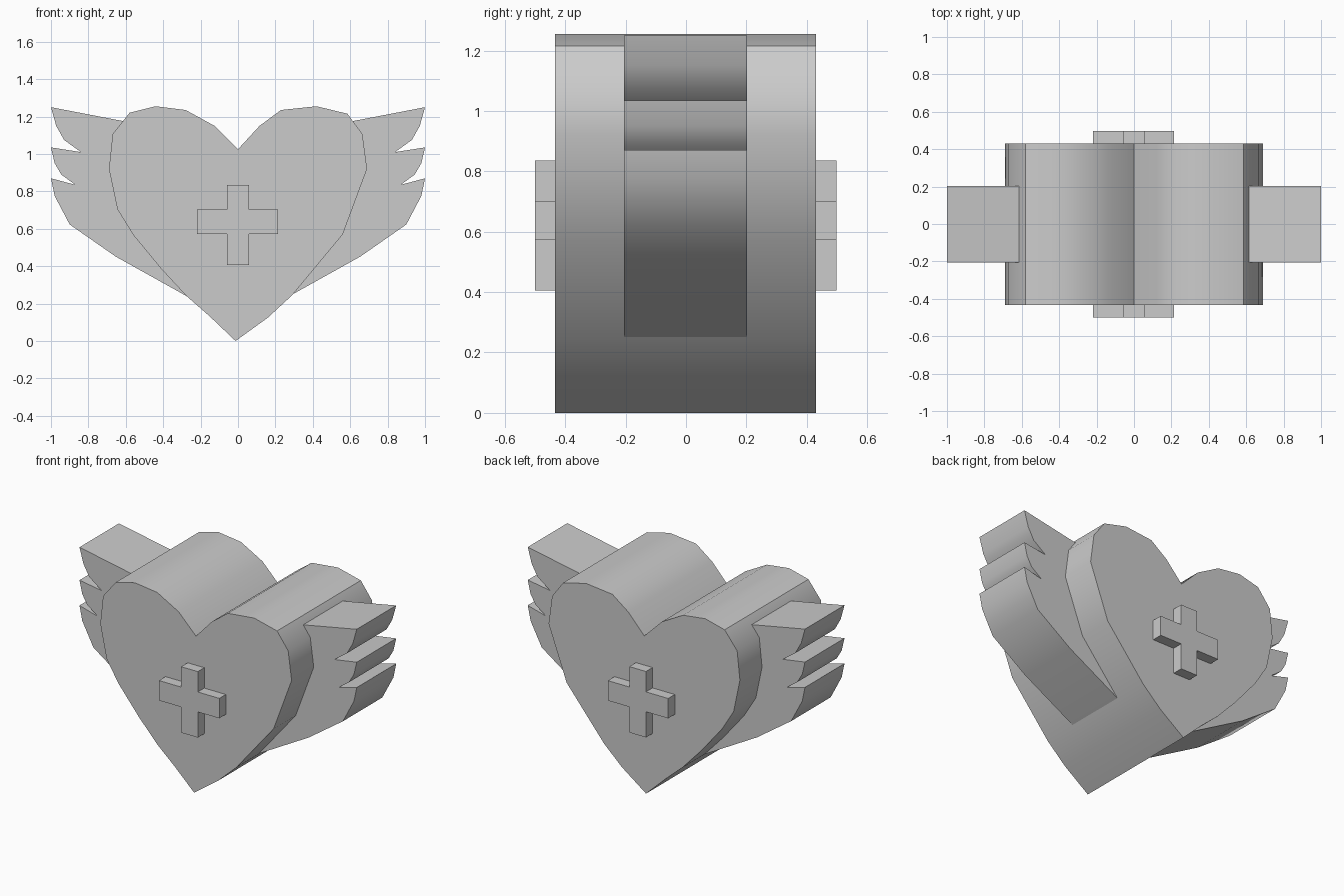
import bpy, bmesh, math

if "Cube" in bpy.data.objects:
    bpy.data.objects.remove(bpy.data.objects["Cube"])


def extrude_profile(name, points, y0, y1, smooth=True):
    """Extrude a closed (x, z) outline from y0 to y1."""
    bm = bmesh.new()
    face = bm.faces.new([bm.verts.new((x, y0, z)) for x, z in points])
    ext = bmesh.ops.extrude_face_region(bm, geom=[face])
    moved = [v for v in ext["geom"] if isinstance(v, bmesh.types.BMVert)]
    bmesh.ops.translate(bm, verts=moved, vec=(0, y1 - y0, 0))
    bmesh.ops.recalc_face_normals(bm, faces=bm.faces)
    mesh = bpy.data.meshes.new(name)
    bm.to_mesh(mesh)
    bm.free()
    obj = bpy.data.objects.new(name, mesh)
    bpy.context.collection.objects.link(obj)
    if smooth:
        bpy.ops.object.select_all(action='DESELECT')
        obj.select_set(True)
        bpy.context.view_layer.objects.active = obj
        bpy.ops.object.shade_smooth_by_angle(angle=math.radians(35))
    return obj


# Heart body: slightly uneven outline, anticlockwise from the bottom tip
heart = [(-0.013, 0.0), (0.16, 0.125), (0.29, 0.245), (0.56, 0.57),
         (0.69, 0.92), (0.665, 1.107), (0.585, 1.215), (0.42, 1.255),
         (0.23, 1.235), (0.115, 1.15), (0.0, 1.025), (-0.125, 1.15),
         (-0.28, 1.235), (-0.44, 1.255), (-0.58, 1.22), (-0.67, 1.107),
         (-0.69, 0.92), (-0.645, 0.705), (-0.56, 0.567), (-0.41, 0.385),
         (-0.275, 0.24), (-0.155, 0.135)]
extrude_profile("heart_body", heart, -0.433, 0.43)

# Feathered wings, one outline mirrored to both sides
wing = [(0.275, 0.24), (0.655, 0.452), (0.90, 0.623), (0.98, 0.775),
        (1.0, 0.87), (0.87, 0.835), (0.945, 0.89), (0.98, 0.95),
        (1.0, 1.035), (0.84, 1.01), (0.93, 1.075), (0.972, 1.15),
        (1.0, 1.25), (0.61, 1.175)]
for side, name in ((1, "right_wing"), (-1, "left_wing")):
    extrude_profile(name, [(side * x, z) for x, z in wing], -0.205, 0.202)

# Raised crosses on the front and back faces
cross = [(-0.06, 0.405), (0.06, 0.405), (0.06, 0.572), (0.215, 0.572),
         (0.215, 0.702), (0.06, 0.702), (0.06, 0.835), (-0.06, 0.835),
         (-0.06, 0.702), (-0.22, 0.702), (-0.22, 0.572), (-0.06, 0.572)]
extrude_profile("front_cross", cross, -0.5, -0.42, smooth=False)
extrude_profile("back_cross", cross, 0.42, 0.498, smooth=False)
